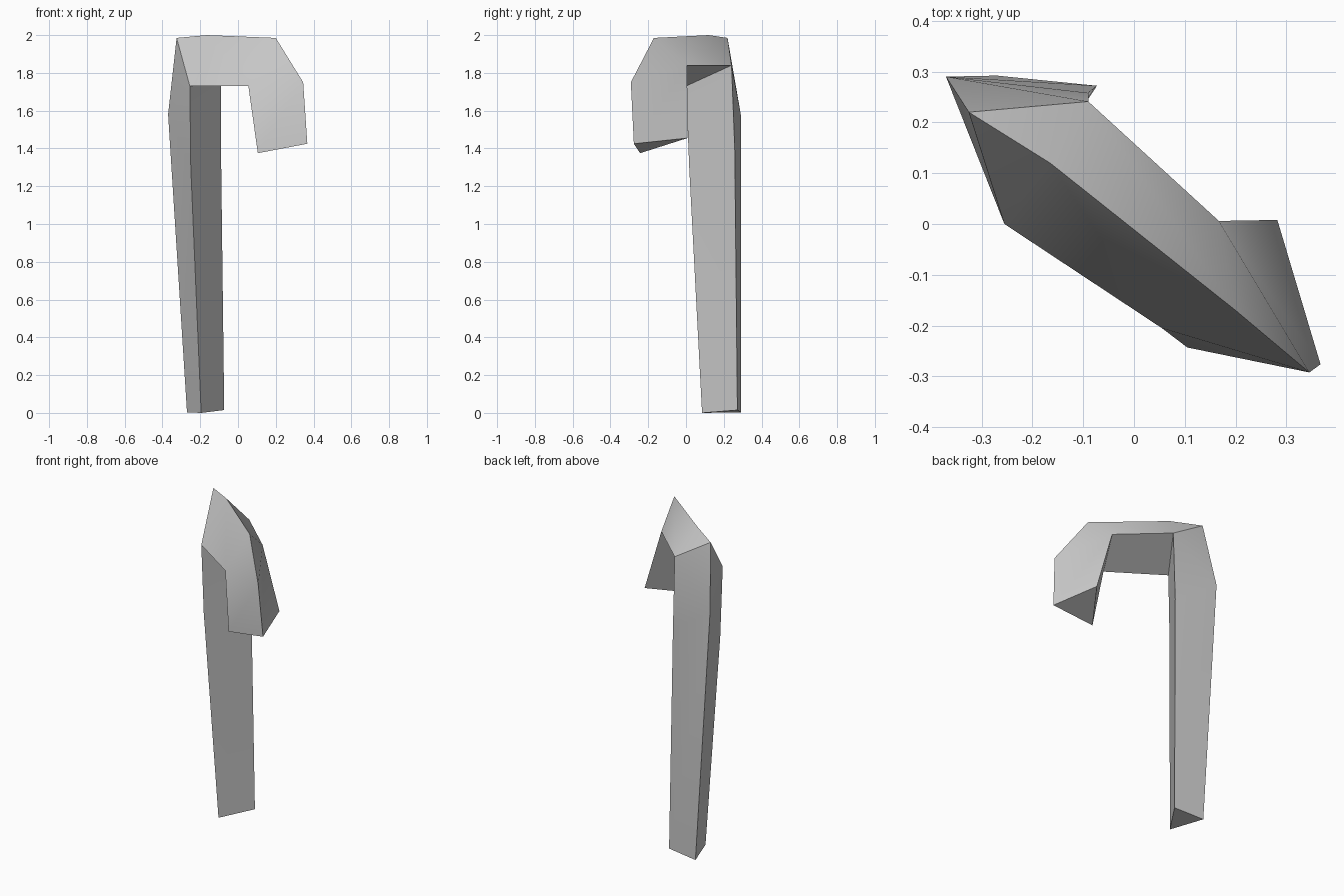
import bpy, bmesh, math

if "Cube" in bpy.data.objects:
    bpy.data.objects.remove(bpy.data.objects["Cube"])

# Three edge rails of a triangular bar, running from the foot up and round the hook
OUTER = [(-.27, .292, .003), (-.37, .29, 1.58), (-.325, .22, 1.985), (-.165, .12, 2.0),
         (.2, -.17, 1.985), (.345, -.292, 1.75), (.367, -.276, 1.425)]
INNER = [(-.195, .085, 0), (-.25, .017, 1.3), (-.255, 0, 1.73),
         (.055, -.205, 1.73), (.105, -.243, 1.375)]
BACK = [(-.073, .272, .015), (-.09, .258, 1.4), (-.09, .241, 1.84),
        (.167, .006, 1.84), (.282, .008, 1.455)]

# Stations along the bar: which point of each rail is used (repeats fan at the bends)
STATIONS = [(0, 0, 0), (1, 1, 1), (1, 2, 2), (2, 2, 2), (3, 2, 2),
            (4, 3, 3), (5, 3, 3), (6, 4, 4)]

bm = bmesh.new()
rails = [[bm.verts.new(p) for p in rail] for rail in (OUTER, INNER, BACK)]
rings = [[rails[k][i] for k, i in enumerate(s)] for s in STATIONS]

# Skin between neighbouring stations
for low, high in zip(rings, rings[1:]):
    for k in range(3):
        n = (k + 1) % 3
        corners = list(dict.fromkeys((low[k], low[n], high[n], high[k])))
        if len(corners) > 2:
            bm.faces.new(corners)

# End caps
bm.faces.new(rings[0][::-1])
bm.faces.new(rings[-1])
bmesh.ops.recalc_face_normals(bm, faces=bm.faces)

mesh = bpy.data.meshes.new("hooked_cane")
bm.to_mesh(mesh)
bm.free()
cane = bpy.data.objects.new("hooked_cane", mesh)
bpy.context.collection.objects.link(cane)
bpy.context.view_layer.objects.active = cane
cane.select_set(True)
bpy.ops.object.shade_smooth_by_angle(angle=math.radians(30))
